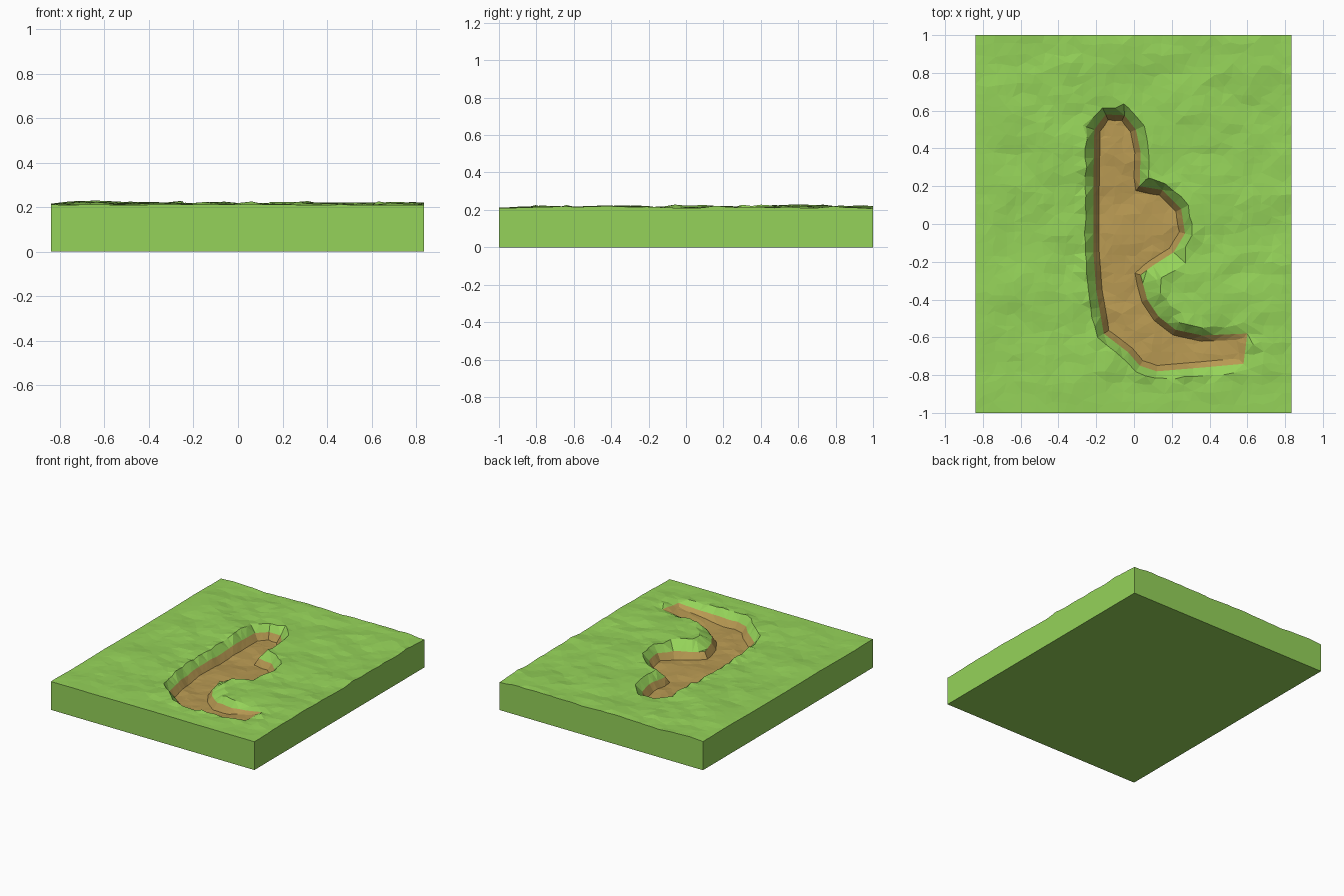
import bpy, bmesh, math, random
from mathutils import Vector, noise
from mathutils.geometry import delaunay_2d_cdt, intersect_point_line

if "Cube" in bpy.data.objects:
    bpy.data.objects.remove(bpy.data.objects["Cube"])

random.seed(4)
X0, X1, Y0, Y1 = -0.84, 0.835, -1.0, 1.0

# Trench outline: line where grass turns to earth, seen from above (counter-clockwise)
OUTLINE = [Vector(p) for p in [
    (0.60, -0.58), (0.48, -0.585), (0.36, -0.59), (0.22, -0.56), (0.13, -0.49), (0.07, -0.40),
    (0.035, -0.27), (0.10, -0.22), (0.21, -0.15), (0.27, -0.05), (0.25, 0.08), (0.15, 0.18),
    (0.03, 0.20), (0.035, 0.38), (0.01, 0.50), (-0.05, 0.575), (-0.15, 0.58), (-0.21, 0.50),
    (-0.215, 0.20), (-0.215, -0.15), (-0.20, -0.35), (-0.16, -0.58), (-0.03, -0.68),
    (0.03, -0.75), (0.12, -0.78), (0.36, -0.76), (0.58, -0.74)]]


def material(name, rgb):
    m = bpy.data.materials.new(name)
    m.diffuse_color = (*rgb, 1)
    m.use_nodes = True
    m.node_tree.nodes["Principled BSDF"].inputs["Base Color"].default_value = m.diffuse_color
    return m


def signed_distance(p):
    """Distance to the outline, negative inside the trench."""
    best, inside = 9.0, False
    for a, b in zip(OUTLINE, OUTLINE[1:] + OUTLINE[:1]):
        t = max(0, min(1, (p - a).dot(b - a) / (b - a).length_squared))
        best = min(best, (p - a.lerp(b, t)).length)
        if (a.y > p.y) != (b.y > p.y) and p.x < a.x + (p.y - a.y) * (b.x - a.x) / (b.y - a.y):
            inside = not inside
    return -best if inside else best


def wall_width(p):
    """Grass part of the wall: a gentle bank on the inner bend, steep elsewhere."""
    return 0.075 if 0.0 < p.x < 0.25 and -0.5 < p.y < -0.15 else 0.035


def ground(p):
    """Rolling grass surface, calmer along the front and left edges."""
    q = Vector((p.x * 3.2, p.y * 4.2, 1.7))
    n = 0.013 * noise.noise(q) + 0.008 * noise.noise(q * 2.3) + 0.004 * noise.noise(q * 5)
    calm = min(1, 0.12 + (p.y - Y0) * 4, 0.3 + (p.x - X0) * 4)
    hill = 0.016 * math.exp(-((p.x + 0.7) ** 2 + (p.y - 0.7) ** 2) / 0.03)
    hill += 0.014 * math.exp(-((p.x - 0.36) ** 2 + (p.y + 0.47) ** 2) / 0.012)
    return 0.211 + calm * (n + 0.003) + hill * calm


def height(p):
    d, w = signed_distance(p), wall_width(p)
    depth = 0.095 * max(0.12, min(1, (0.68 - p.x) / 0.45))
    if d >= w:
        return ground(p)
    if d >= 0:
        k = 0.5 * (1 - d / w)
    else:
        k = min(1, 0.5 - d / 0.03 * 0.5)
    floor = 0.006 * noise.noise(Vector((p.x * 8, p.y * 8, 5)))
    return ground(p) - k * depth + (floor if k > 0.9 else 0)


def resampled(points, step):
    out = []
    for a, b in zip(points, points[1:] + points[:1]):
        n = max(1, round((b - a).length / step))
        out += [a.lerp(b, i / n) for i in range(n)]
    return out


# Points: edge and lawn grid (jittered inside), then three loops along the trench wall
pts, edges = [], []
NX, NY = 32, 38
for i in range(NX + 1):
    for j in range(NY + 1):
        rim = i in (0, NX) or j in (0, NY)
        p = Vector((X0 + (X1 - X0) * i / NX, Y0 + (Y1 - Y0) * j / NY))
        if not rim:
            p += Vector((random.uniform(-.014, .014), random.uniform(-.014, .014)))
            d = signed_distance(p)
            if -0.05 < d < wall_width(p) + 0.025:
                continue
        pts.append(p)

line = resampled(OUTLINE, 0.05)
for kind in ("rim", "grass line", "toe"):
    start = len(pts)
    for i, p in enumerate(line):
        t = (line[(i + 1) % len(line)] - line[i - 1]).normalized()
        out = Vector((t.y, -t.x))
        off = {"rim": wall_width(p) + random.uniform(0.001, 0.014),
               "grass line": 0, "toe": -0.031}[kind]
        pts.append(p + out * off)
    n = len(line)
    if kind == "grass line":
        edges += [(start + i, start + (i + 1) % n) for i in range(n)]

verts, _, faces, *_ = delaunay_2d_cdt(pts, edges, [], 0, 1e-5)

# Land block: triangulated top, straight sides, flat base
bm = bmesh.new()
bv = [bm.verts.new((v.x, v.y, height(v))) for v in verts]
for f in faces:
    face = bm.faces.new([bv[i] for i in f])
    c = sum((verts[i] for i in f), Vector((0, 0))) / len(f)
    face.material_index = 1 if signed_distance(c) < 0 else 0

# Ragged turf lip just outside the wall
for v in bm.verts:
    p = v.co.xy
    d = signed_distance(p) - wall_width(p)
    if 0 <= d < 0.018:
        v.co.z += random.uniform(-0.006, 0.012)

border = [e for e in bm.edges if e.is_boundary]
res = bmesh.ops.extrude_edge_only(bm, edges=border)["geom"]
for v in res:
    if isinstance(v, bmesh.types.BMVert):
        v.co.z = 0
base_edges = [e for e in bm.edges if e.is_boundary]
bmesh.ops.contextual_create(bm, geom=base_edges)
for f in bm.faces:
    if all(v.co.z < 0.001 for v in f.verts) or len(f.verts) == 4:
        f.material_index = 0
bmesh.ops.recalc_face_normals(bm, faces=bm.faces)

mesh = bpy.data.meshes.new("land_block")
bm.to_mesh(mesh)
bm.free()
land = bpy.data.objects.new("land_block", mesh)
bpy.context.collection.objects.link(land)
mesh.materials.append(material("grass green", (0.30, 0.65, 0.10)))
mesh.materials.append(material("earth brown", (0.48, 0.32, 0.085)))
